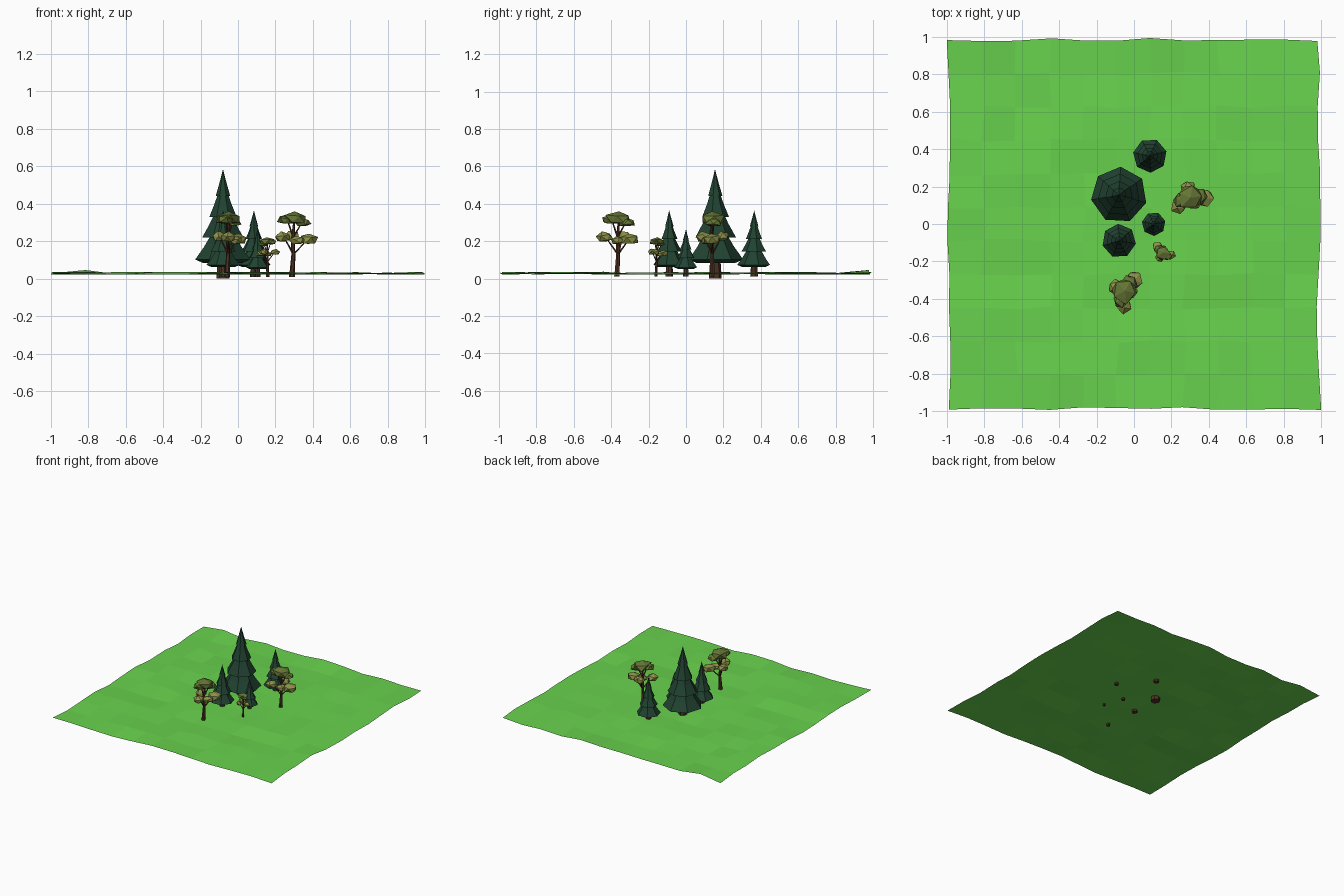
import bpy, bmesh, math, random
from mathutils import Vector, Matrix

if "Cube" in bpy.data.objects:
    bpy.data.objects.remove(bpy.data.objects["Cube"])

random.seed(7)


def material(name, rgb):
    m = bpy.data.materials.new(name)
    m.diffuse_color = (*rgb, 1)
    m.use_nodes = True
    m.node_tree.nodes["Principled BSDF"].inputs["Base Color"].default_value = m.diffuse_color
    return m


GRASS = material("grass green", (0.14, 0.65, 0.075))
PINE = material("pine green", (0.015, 0.055, 0.031))
BARK = material("bark brown", (0.075, 0.031, 0.016))
OLIVE = material("dark olive leaves", (0.13, 0.18, 0.036))
LIGHT = material("light olive leaves", (0.27, 0.29, 0.065))


def finish(bm, name, mat, closed=True):
    if closed:
        bmesh.ops.recalc_face_normals(bm, faces=bm.faces[:])
    me = bpy.data.meshes.new(name)
    bm.to_mesh(me)
    bm.free()
    me.materials.append(mat)
    ob = bpy.data.objects.new(name, me)
    bpy.context.collection.objects.link(ob)
    return ob


def lathe(bm, rings, sides, rot=0.0):
    """Skin a stack of (centre, radius) rings; radius 0 makes a point."""
    prev = None
    for c, r in rings:
        c = Vector(c)
        if r == 0:
            cur = [bm.verts.new(c)]
        else:
            cur = [bm.verts.new(c + Vector((r * math.cos(rot + i * math.tau / sides),
                                            r * math.sin(rot + i * math.tau / sides), 0)))
                   for i in range(sides)]
        if prev is None:
            if len(cur) > 1:
                bm.faces.new(cur)
        else:
            for i in range(sides):
                j = (i + 1) % sides
                if len(cur) == 1:
                    bm.faces.new((prev[i], prev[j], cur[0]))
                else:
                    bm.faces.new((prev[i], prev[j], cur[j], cur[i]))
        prev = cur
    if len(prev) > 1:
        bm.faces.new(prev)


# Rolling ground sheet
bm = bmesh.new()
bmesh.ops.create_grid(bm, x_segments=11, y_segments=11, size=0.985)
for v in bm.verts:
    v.co.x = max(-1, min(1, v.co.x + random.uniform(-0.012, 0.012)))
    v.co.y = max(-1, min(1, v.co.y + random.uniform(-0.009, 0.009)))
    v.co.z = 0.029 + random.uniform(-0.008, 0.008)
    if v.co.x > 0.95 and v.co.y < -0.95:
        v.co.x = 1.0
    if v.co.x < -0.95 and v.co.y > 0.95:
        v.co.x = -1.0
    if -0.9 < v.co.x < -0.7 and v.co.y > 0.9:
        v.co.z = 0.046
finish(bm, "grass_ground", GRASS, closed=False)


# Tiered pines: (rim z, rim radius, top z, top radius), for a tree of height 1
TIERS = [(0.13, 0.272, 0.38, 0.11), (0.34, 0.205, 0.60, 0.07),
         (0.54, 0.135, 0.79, 0.04), (0.74, 0.072, 1.0, 0.0)]


def pine(x, y, h, rot, tag):
    g = 0.03
    bm = bmesh.new()
    for k, (z0, r0, z1, r1) in enumerate(TIERS):
        under = (0.095, 0.19) if k == 0 else (z0 + 0.01, r0 * 0.55)
        rings = [under, (z0, r0), ((z0 + z1) / 2, (r0 + r1) * 0.48), (z1, r1)]
        lathe(bm, [((x, y, g + z * h), r * h) for z, r in rings], 7,
              rot + random.uniform(-0.06, 0.06))
    finish(bm, "pine_foliage_" + tag, PINE)
    bm = bmesh.new()
    bottom = 0.0 if h > 0.5 else 0.01
    lathe(bm, [((x, y, bottom), 0.065 * h), ((x, y, g + 0.05 * h), 0.058 * h),
               ((x, y, g + 0.3 * h), 0.04 * h)], 7, rot)
    finish(bm, "pine_trunk_" + tag, BARK)


pine(-0.08, 0.155, 0.555, math.pi / 2, "large")
pine(0.085, 0.365, 0.335, 1.15, "back")
pine(-0.08, -0.09, 0.335, 0.7, "front")
pine(0.105, 0.0, 0.235, 0.2, "small")


# Broadleaf trees: faceted leaf clumps on thin branching trunks
def clump(bm, c, size, rng):
    new = bmesh.ops.create_icosphere(bm, subdivisions=1, radius=1)["verts"]
    spin = Matrix.Rotation(rng.uniform(0, 6), 3, 'Z') @ Matrix.Rotation(rng.uniform(-.4, .4), 3, 'X')
    for v in new:
        p = spin @ v.co * rng.uniform(0.86, 1.14)
        p.z = max(p.z, -0.6)
        v.co = Vector((p.x * size[0], p.y * size[1], p.z * size[2])) + Vector(c)


UPPER = [((0.0, 0.0, 0.288), (0.072, 0.068, 0.042)),
         ((-0.045, -0.015, 0.282), (0.045, 0.045, 0.03)),
         ((0.05, 0.01, 0.268), (0.045, 0.045, 0.028))]
LOWER = [((0.075, 0.0, 0.178), (0.052, 0.046, 0.036)),
         ((-0.015, 0.055, 0.192), (0.045, 0.036, 0.032)),
         ((-0.06, -0.045, 0.188), (0.045, 0.040, 0.032)),
         ((0.02, -0.025, 0.172), (0.045, 0.040, 0.028))]


def broadleaf(x, y, s, rot, tag):
    rng = random.Random(3)
    place = Matrix.Translation((x, y, 0.03)) @ Matrix.Rotation(rot, 4, 'Z') @ Matrix.Scale(s, 4)
    for name, parts, mat in (("upper_leaves_", UPPER, OLIVE), ("lower_leaves_", LOWER, LIGHT)):
        bm = bmesh.new()
        for c, size in parts:
            clump(bm, c, size, rng)
        bm.transform(place)
        finish(bm, name + tag, mat)
    bm = bmesh.new()
    lathe(bm, [((-0.012, 0, -0.02 / s), 0.016), ((-0.01, 0, 0.01), 0.014),
               ((-0.004, 0, 0.1), 0.011), ((-0.008, 0, 0.17), 0.01), ((0, 0, 0.27), 0.006)], 6)
    for c, size in LOWER[:3]:
        lathe(bm, [((-0.004, 0, 0.10), 0.007),
                   ((c[0] * 0.8, c[1] * 0.8, c[2] - 0.01), 0.004)], 5)
    for c, size in UPPER[1:]:
        lathe(bm, [((-0.006, 0, 0.19), 0.006), ((c[0] * 0.8, c[1] * 0.8, c[2]), 0.004)], 5)
    bm.transform(place)
    finish(bm, "broadleaf_trunk_" + tag, BARK)


broadleaf(0.30, 0.14, 1.0, 0.0, "right")
broadleaf(-0.05, -0.36, 1.0, 0.9, "front")
broadleaf(0.155, -0.155, 0.58, 2.3, "small")
